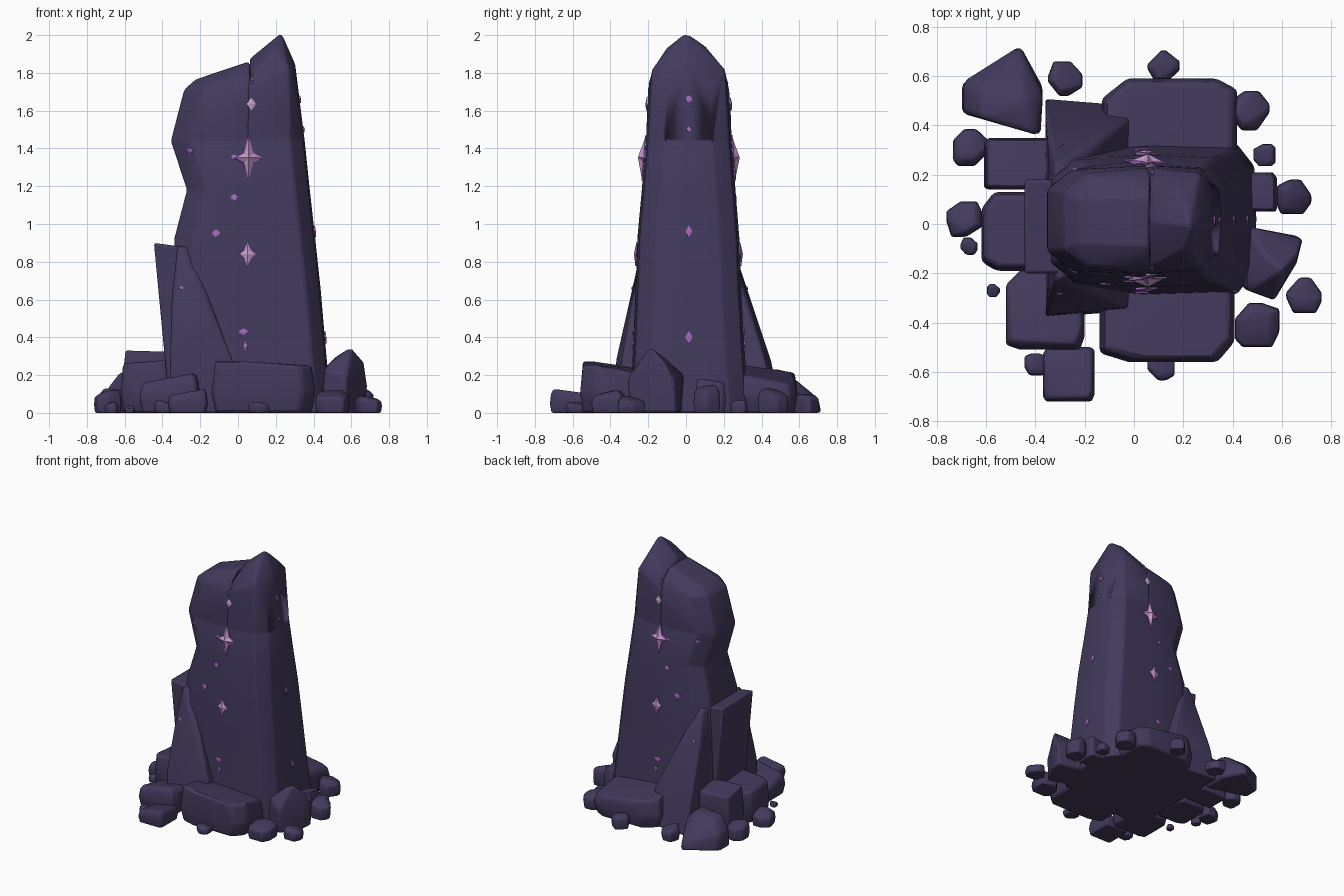
import bpy, bmesh, math, random
from mathutils import Vector
from mathutils.bvhtree import BVHTree

if "Cube" in bpy.data.objects:
    bpy.data.objects.remove(bpy.data.objects["Cube"])

random.seed(7)


def material(name, rgb):
    m = bpy.data.materials.new(name)
    m.diffuse_color = (*rgb, 1)
    m.use_nodes = True
    m.node_tree.nodes["Principled BSDF"].inputs["Base Color"].default_value = m.diffuse_color
    return m


ROCK = material("dusky purple rock", (0.054, 0.042, 0.107))
PALE = material("pale pink crystal", (0.56, 0.32, 0.58))
VIOLET = material("violet crystal", (0.36, 0.14, 0.5))


def finish(name, bm, mat, bevel=0.0):
    bmesh.ops.recalc_face_normals(bm, faces=bm.faces)
    me = bpy.data.meshes.new(name)
    bm.to_mesh(me)
    bm.free()
    ob = bpy.data.objects.new(name, me)
    bpy.context.collection.objects.link(ob)
    me.materials.append(mat)
    if bevel:
        b = ob.modifiers.new("worn edges", 'BEVEL')
        b.width, b.segments, b.limit_method = bevel, 2, 'ANGLE'
        b.angle_limit = math.radians(20)
        bpy.ops.object.select_all(action='DESELECT')
        ob.select_set(True)
        bpy.context.view_layer.objects.active = ob
        bpy.ops.object.shade_smooth_by_angle(angle=math.radians(40))
    return ob


def hull(name, pts, bevel=0.012):
    bm = bmesh.new()
    for p in pts:
        bm.verts.new(p)
    r = bmesh.ops.convex_hull(bm, input=bm.verts)
    junk = list({v for v in r["geom_interior"] + r["geom_unused"]
                 if isinstance(v, bmesh.types.BMVert) and v.is_valid})
    bmesh.ops.delete(bm, geom=junk, context='VERTS')
    bmesh.ops.dissolve_limit(bm, angle_limit=0.03, verts=bm.verts, edges=bm.edges)
    return finish(name, bm, ROCK, bevel)


# Monolith trunk: chamfered rings (z, left, right, front, back), last one hidden in the crown
LEVELS = [(0, -0.36, 0.49, -0.285, 0.325), (0.3, -0.36, 0.46, -0.27, 0.30),
          (0.65, -0.35, 0.43, -0.255, 0.28), (0.93, -0.335, 0.40, -0.245, 0.27),
          (1.18, -0.27, 0.372, -0.222, 0.25), (1.44, -0.355, 0.345, -0.20, 0.23),
          (1.56, -0.28, 0.30, -0.16, 0.19)]
UPPER = [(1.30, -0.30, 0.352, -0.196, 0.226), LEVELS[5],
         (1.6, -0.305, 0.325, -0.195, 0.225), (1.71, -0.285, 0.312, -0.19, 0.217)]


def ring(z, l, r, f, b):
    c = 0.09
    return [Vector((x, y, z)) for x, y in
            [(l + 0.1, f + 0.01), (0.05, f - 0.012), (r - 0.07, f), (r, f + c),
             (r + 0.008, (f + b) / 2), (r, b - c), (r - 0.07, b), (0.05, b + 0.012),
             (l + 0.1, b - 0.01), (l, b - c), (l, f + c)]]


bm = bmesh.new()
rings = [[bm.verts.new(p) for p in ring(*lv)] for lv in LEVELS]
for a, b in zip(rings, rings[1:]):
    for i in range(len(a)):
        j = (i + 1) % len(a)
        bm.faces.new((a[i], a[j], b[j], b[i]))
bm.faces.new(rings[0])
bm.faces.new(rings[-1])
finish("monolith_trunk", bm, ROCK, 0.012)

# Split crown: low left block and tall right spire
upper = [p for lv in UPPER for p in ring(*lv)]
hull("left_crown", [p for p in upper if p.x < 0.06] +
     [(0.08, y, z) for z in (1.3, 1.68) for y in (-0.19, 0.22)] +
     [(-0.225, -0.08, 1.765), (-0.225, 0.10, 1.765), (0.06, -0.09, 1.86), (0.06, 0.11, 1.86),
      (-0.17, -0.165, 1.74), (-0.17, 0.185, 1.74), (0.06, -0.175, 1.78), (0.06, 0.2, 1.78)], 0.014)
hull("right_spire", [p for p in upper if p.x > 0.04] +
     [(0.23, 0, 2.015), (0.302, 0.01, 1.85), (0.065, 0.01, 1.88), (0.2, -0.1, 1.935),
      (0.2, 0.1, 1.945), (0.27, -0.178, 1.82), (0.27, 0.205, 1.82),
      (0.075, -0.165, 1.80), (0.075, 0.19, 1.80)], 0.012)

# Leaning slabs against the trunk
hull("left_slab", [(x, y, z) for x, z in [(-0.445, 0.9), (-0.30, 0.88), (-0.36, 0), (-0.2, 0)]
                   for y in (-0.2, 0.18)])
for s, name, depth in ((-1, "front_shard", (0.235, 0.268, 0.37, 0.38)),
                       (1, "back_shard", (0.25, 0.315, 0.45, 0.51))):
    rows = zip((0.88, 0.62, 0.28, 0), (-0.32, -0.35, -0.36, -0.36), (-0.26, -0.18, -0.03, 0.02), depth)
    pts = []
    for z, x0, x1, y in rows:
        pts += [(x0, s * y, z), (x1, s * (y - 0.03), z), (x0, s * 0.1, z), (x1, s * 0.1, z)]
    hull(name, pts)


# Base boulders: tapered boxes with clipped corners and a tilted top
def boulder(name, x0, x1, y0, y1, h, taper=0.85, bevel=0.018, clip=(0.55, 0.95)):
    cx, cy, w, d = (x0 + x1) / 2, (y0 + y1) / 2, (x1 - x0) / 2, (y1 - y0) / 2
    tx, ty = random.uniform(-0.12, 0.12), random.uniform(-0.12, 0.12)
    pts = []
    for sx in (-1, 1):
        for sy in (-1, 1):
            c, e = random.uniform(*clip), random.uniform(*clip)
            for z, k in ((0, 0.92), (0.4, 1.0), (0.8, 0.95), (1, taper)):
                zz = h * z * (1 + z * (tx * sx + ty * sy - abs(tx) - abs(ty)))
                pts += [(cx + sx * w * k, cy + sy * d * k * c, zz),
                        (cx + sx * w * k * e, cy + sy * d * k, zz)]
    hull(name, pts, bevel)


boulder("front_boulder", -0.14, 0.41, -0.56, -0.18, 0.275, 0.92)
boulder("back_boulder", -0.13, 0.42, 0.2, 0.59, 0.265, 0.92)
boulder("front_left_boulder", -0.52, -0.2, -0.51, -0.18, 0.21)
boulder("left_boulder", -0.62, -0.34, -0.19, 0.13, 0.28, 0.92)
boulder("left_back_boulder", -0.61, -0.32, 0.14, 0.35, 0.33, 0.9, clip=(0.75, 0.95))
hull("far_back_left_boulder", [
    (-0.70, 0.45, 0), (-0.70, 0.57, 0), (-0.46, 0.725, 0), (-0.37, 0.56, 0), (-0.38, 0.36, 0),
    (-0.69, 0.45, 0.13), (-0.69, 0.58, 0.12), (-0.46, 0.71, 0.07), (-0.37, 0.52, 0.16),
    (-0.39, 0.36, 0.2), (-0.62, 0.43, 0.22), (-0.62, 0.55, 0.2), (-0.44, 0.5, 0.235)], 0.02)
boulder("small_front_boulder", -0.37, -0.16, -0.72, -0.5, 0.125, 0.85, clip=(0.75, 0.95))
boulder("right_back_boulder", 0.4, 0.58, 0.05, 0.21, 0.18)
hull("right_pointed_boulder", [
    (0.45, -0.02, 0), (0.67, -0.05, 0), (0.66, -0.16, 0), (0.57, -0.3, 0), (0.44, -0.26, 0),
    (0.46, -0.01, 0.2), (0.685, -0.06, 0.16), (0.67, -0.12, 0.27), (0.57, -0.31, 0.18),
    (0.46, -0.27, 0.24), (0.60, -0.19, 0.35), (0.52, -0.12, 0.30)], 0.015)

# Scattered pebbles: x, y, radius, height
PEBBLES = [(0.65, 0.11, .07, .15), (0.69, -0.29, .072, .09), (0.5, -0.41, .09, .12),
           (0.47, 0.46, .08, .13), (0.53, 0.28, .045, .07), (0.12, 0.64, .065, .1),
           (-0.28, 0.59, .07, .11), (-0.66, 0.31, .075, .13), (-0.69, 0.02, .072, .12),
           (-0.67, -0.09, .035, .06), (-0.57, -0.27, .026, .04), (-0.4, -0.57, .045, .07),
           (0.11, -0.58, .055, .06)]
for i, (x, y, r, h) in enumerate(PEBBLES):
    boulder(f"pebble_{i + 1}", x - r, x + r, y - r, y + r, h, 0.65, 0.008, (0.1, 0.75))

# Crystals are set on the rock by casting a ray onto it
verts, polys = [], []
for ob in bpy.context.collection.objects:
    n = len(verts)
    verts += [v.co.copy() for v in ob.data.vertices]
    polys += [[n + i for i in p.vertices] for p in ob.data.polygons]
tree = BVHTree.FromPolygons(verts, polys)
AXES = {"front": Vector((0, -1, 0)), "back": Vector((0, 1, 0)), "right": Vector((1, 0, 0))}


def crystal(name, side, u, z, w, h, bulge, mat, pinch=0.6):
    """Four-pointed raised star; a larger pinch makes a fuller diamond."""
    out = AXES[side]
    across = Vector((abs(out.y), abs(out.x), 0))
    hit, normal, _, _ = tree.ray_cast(across * u + Vector((0, 0, z)) + out * 2, -out)
    if hit is None:
        return
    if normal.dot(out) < 0:
        normal = -normal
    right = (across - normal * across.dot(normal)).normalized()
    up = normal.cross(right)
    up = up if up.z > 0 else -up
    bm = bmesh.new()
    rim = []
    for i in range(8):
        a = i * math.pi / 4
        if i % 2:
            du, dv = (math.copysign(min(w, h) * pinch * 0.7, f(a)) for f in (math.cos, math.sin))
        else:
            du, dv = w * math.cos(a), h * math.sin(a)
        rim.append(hit + right * du + up * dv)
    low = [bm.verts.new(p - normal * 0.01) for p in rim]
    top = [bm.verts.new(p + normal * 0.006) for p in rim]
    peak = bm.verts.new(hit + normal * bulge)
    for i in range(8):
        j = (i + 1) % 8
        bm.faces.new((low[i], low[j], top[j], top[i]))
        bm.faces.new((top[i], top[j], peak))
    bm.faces.new(low)
    finish(name, bm, mat)


for side in ("front", "back"):
    # pale stars sit on slightly larger violet ones
    for part, x, z, w, h, bulge, pinch in (("star", 0.055, 1.35, 0.068, 0.105, 0.036, 0.5),
                                           ("lower_star", 0.05, 0.84, 0.04, 0.055, 0.016, 0.65)):
        crystal(f"{side}_{part}", side, x, z, w, h, bulge, PALE, pinch)
        crystal(f"{side}_{part}_rim", side, x, z, w * 1.12, h * 1.15, bulge * 0.6, VIOLET, pinch)
    crystal(side + "_upper_gem", side, 0.07, 1.635, 0.024, 0.034, 0.012, PALE, 0.9)
    crystal(side + "_crown_gem", side, 0.075, 1.765, 0.009, 0.03, 0.01, VIOLET, 0.9)
    for i, (x, z, w, h) in enumerate([(0.03, 0.43, .028, .018), (-0.02, 1.14, .02, .018),
                                      (-0.115, 0.95, .022, .02), (-0.25, 1.39, .022, .015),
                                      (-0.02, 1.355, .018, .013), (0.04, 0.355, .012, .025),
                                      (-0.30, 0.66, .012, .01)]):
        crystal(f"{side}_gem_{i + 1}", side, x, z, w, h, 0.008, VIOLET, 0.9)
for i, (z, w, h) in enumerate([(1.66, .018, .02), (1.5, .012, .015), (0.96, .018, .032),
                               (0.4, .02, .032)]):
    crystal(f"right_gem_{i + 1}", "right", 0.015, z, w, h, 0.008, VIOLET, 0.95)
